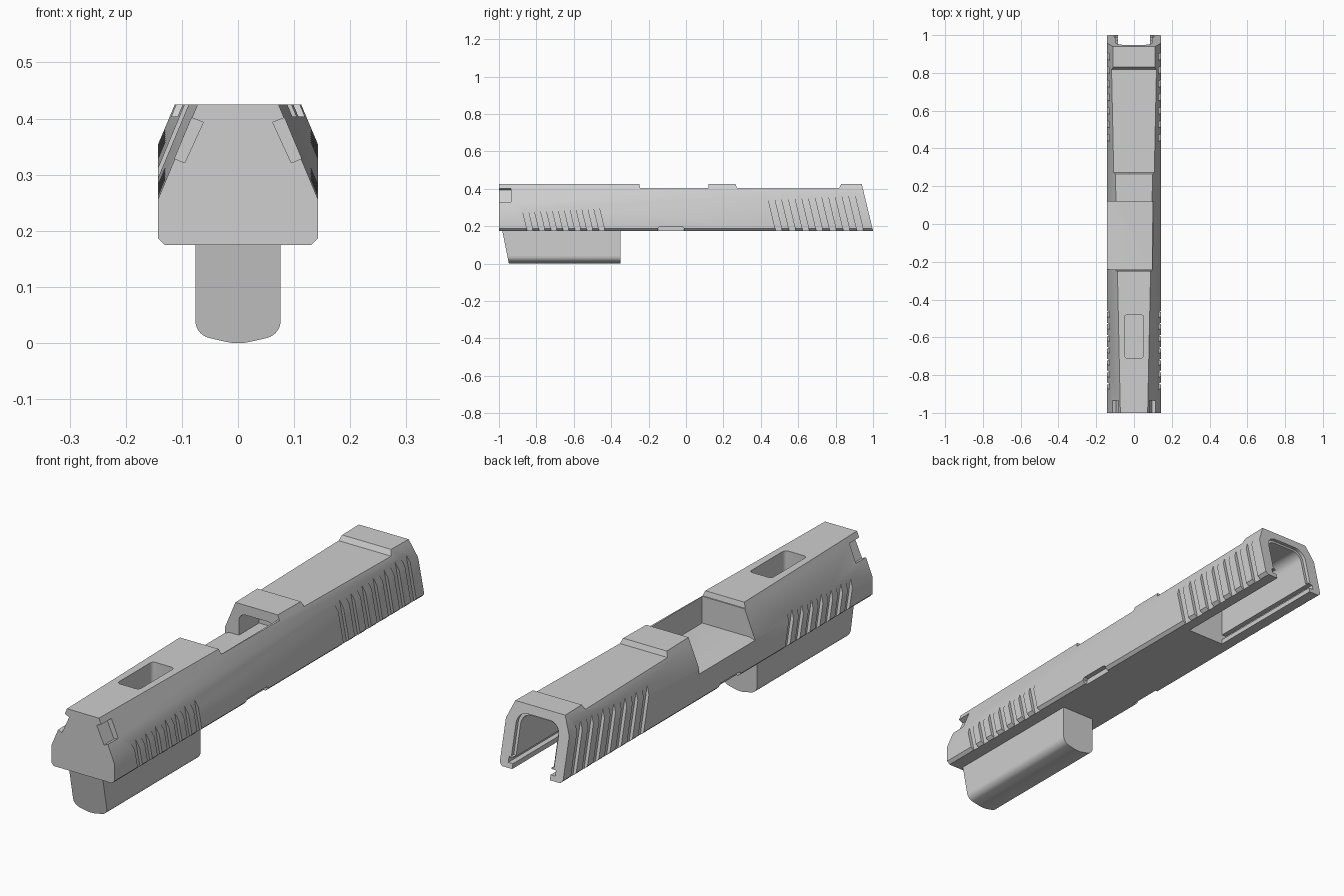
import bpy
import bmesh
import math

cube = bpy.data.objects.get("Cube")
if cube:
    bpy.data.objects.remove(cube, do_unlink=True)

metal = bpy.data.materials.new("satin grey")
metal.use_nodes = True
GREY = (0.62, 0.62, 0.62, 1)
metal.diffuse_color = GREY
metal.node_tree.nodes["Principled BSDF"].inputs["Base Color"].default_value = GREY

WIDE, BASE, TOP = 0.143, 0.175, 0.425
RAKE = -0.24  # lean of the rear face and the grip grooves


def make(name, loops):
    """Solid from two matching end loops."""
    bm = bmesh.new()
    a, b = [[bm.verts.new(p) for p in loop] for loop in loops]
    bm.faces.new(a)
    bm.faces.new(b)
    for i in range(len(a)):
        j = (i + 1) % len(a)
        bm.faces.new((a[i], a[j], b[j], b[i]))
    bmesh.ops.recalc_face_normals(bm, faces=bm.faces)
    mesh = bpy.data.meshes.new(name)
    bm.to_mesh(mesh)
    bm.free()
    mesh.materials.append(metal)
    ob = bpy.data.objects.new(name, mesh)
    bpy.context.collection.objects.link(ob)
    return ob


def along_y(name, pts, start, end, lean0=0, lean1=0):
    return make(name, [[(x, y + k * (z - BASE), z) for x, z in pts]
                       for y, k in ((start, lean0), (end, lean1))])


def along_x(name, pts, start, end):
    return make(name, [[(x, y, z) for y, z in pts] for x in (start, end)])


def mirrored(half):
    return half + [(-x, z) for x, z in reversed(half)]


def arc(cx, cz, rx, rz, a0, a1, n=8):
    angles = [math.radians(a0 + (a1 - a0) * i / n) for i in range(n + 1)]
    return [(cx + rx * math.cos(a), cz + rz * math.sin(a)) for a in angles]


def arch(half, bottom, top, r=0.04):
    return mirrored([(half, bottom)] + arc(half - r, top - r, r, r, 0, 90))


def cut(target, cutter):
    mod = target.modifiers.new("cut", "BOOLEAN")
    mod.operation, mod.solver, mod.object = "DIFFERENCE", "EXACT", cutter
    bpy.context.view_layer.objects.active = target
    bpy.ops.object.modifier_apply(modifier=mod.name)
    bpy.data.objects.remove(cutter, do_unlink=True)


# Tapered body: the shoulder line climbs towards the raked rear face
def station(y, lean):
    half = [(WIDE - 0.012, BASE), (WIDE, BASE + 0.012), (WIDE, None), (None, TOP)]
    loop = []
    for x, z in half:
        at = y + lean * ((z or 0.355) - BASE)
        shoulder = 0.305 + 0.05 * at
        if z is None:
            # where the shoulder line meets the raked end plane
            z = (0.305 + 0.05 * (y - lean * BASE)) / (1 - 0.05 * lean)
        if x is None:
            x = WIDE - (TOP - shoulder) / 2.4
        loop.append((x, z))
    return [(x, y + lean * (z - BASE), z) for x, z in mirrored(loop)]


body = make("slide_body", [station(-1, 0), station(1, RAKE)])

# Lowered flats along the top
for y0, y1, ramp0, ramp1 in ((-0.25, 0.12, 0.005, 0), (0.265, 0.83, 0.008, 0.012)):
    cut(body, along_x("flat_cutter", [(y0, 0.45), (y0, TOP), (y0 + ramp0, 0.404),
                                      (y1 - ramp1, 0.404), (y1, TOP), (y1, 0.45)], -0.3, 0.3))

# Side port, open to the right, with a recess behind it
cut(body, along_y("port_cutter", [(0.095, 0.295), (-0.12, 0.295), (-0.15, 0.285),
                                  (-0.25, 0.285), (-0.25, 0.5), (0.095, 0.5)], -0.24, 0.12))
cut(body, along_y("recess_cutter", arch(0.08, 0.295, 0.385, 0.03), 0.1, 0.25))

# Rounded window in the front of the top
window = []
for cx, cy, a in ((0.035, -0.495, 0), (-0.035, -0.495, 90),
                  (-0.035, -0.695, 180), (0.035, -0.695, 270)):
    window += arc(cx, cy, 0.015, 0.015, a, a + 90, 4)
cut(body, make("window_cutter", [[(x, y, z) for x, y in window] for z in (0.3, 0.5)]))

# Rear channel with rail grooves and a stepped mouth
cut(body, along_y("channel_cutter", arch(0.085, 0.1, 0.38), 0.45, 1.2))
cut(body, along_y("mouth_cutter", arch(0.096, 0.222, 0.39, 0.045), 0.985, 1.2, RAKE, RAKE))
cut(body, along_y("rail_cutter", mirrored([(0.106, 0.195), (0.106, 0.217)]), 0.45, 1.2))

for side in (-1, 1):
    # Pockets in the front shoulders
    pocket = [(0.062, 0.393), (0.095, 0.321), (0.155, 0.346), (0.122, 0.418)]
    cut(body, along_y("pocket_cutter", [(side * x, z) for x, z in pocket], -1.1, -0.935))
    # Small notch in the lower edge
    cut(body, along_x("notch_cutter", [(-0.15, 0.1), (-0.15, 0.19), (-0.14, 0.197),
                                       (-0.02, 0.197), (-0.01, 0.19), (-0.01, 0.1)],
                      side * 0.122, side * 0.3))
    # Raked grip grooves, front and rear
    for first, pitch, width in ((-0.848, 0.064, 0.03), (0.48, 0.0725, 0.034)):
        for i in range(7):
            y = first + i * pitch
            low, high = 0.15, 0.45
            groove = [(y + RAKE * (z - BASE) + w, z)
                      for z, w in ((low, 0), (low, width), (high, width), (high, 0))]
            cut(body, along_x("groove_cutter", groove, side * 0.13, side * 0.3))

# Round-bottomed block under the front
profile = [(0.076, BASE + 0.002), (0.076, 0.04)]
profile += arc(0.044, 0.04, 0.032, 0.032, 0, -75, 7) + [(0.026, 0.003), (0.01, 0)]
block = along_y("lower_block", mirrored(profile), -0.982, -0.35, -0.2, 0)

for ob in (body, block):
    bpy.ops.object.select_all(action="DESELECT")
    ob.select_set(True)
    bpy.context.view_layer.objects.active = ob
    bpy.ops.object.shade_smooth_by_angle(angle=math.radians(25))
